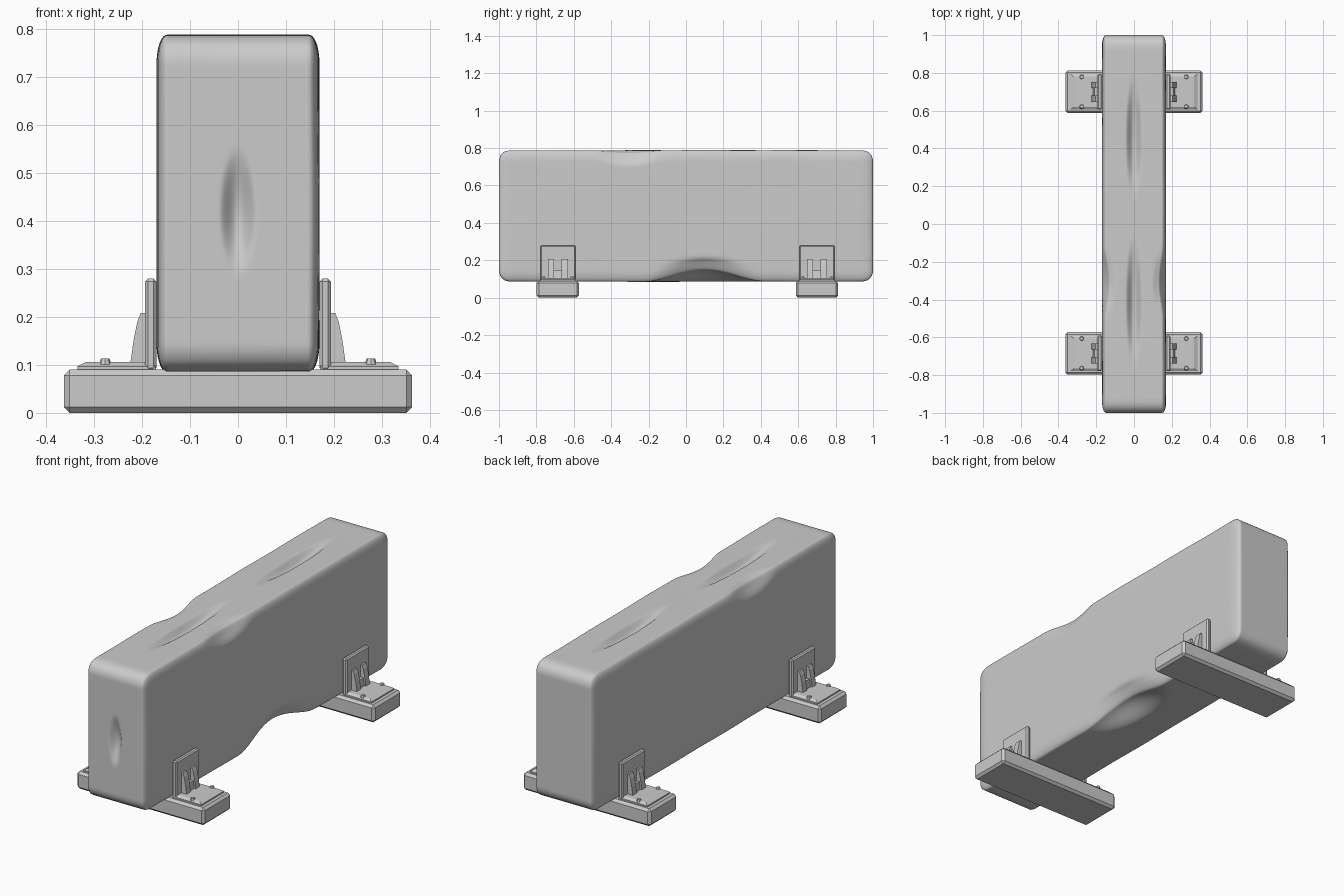
import bpy, bmesh, math
from mathutils import Vector

if "Cube" in bpy.data.objects:
    bpy.data.objects.remove(bpy.data.objects["Cube"])


def finish(bm, name, bevel=0.0, smooth=None):
    bmesh.ops.recalc_face_normals(bm, faces=bm.faces)
    me = bpy.data.meshes.new(name)
    bm.to_mesh(me)
    bm.free()
    ob = bpy.data.objects.new(name, me)
    bpy.context.collection.objects.link(ob)
    if bevel:
        m = ob.modifiers.new("bevel", 'BEVEL')
        m.width, m.segments = bevel, 1
    if smooth:
        bpy.ops.object.select_all(action='DESELECT')
        ob.select_set(True)
        bpy.context.view_layer.objects.active = ob
        bpy.ops.object.shade_smooth_by_angle(angle=math.radians(smooth))
    return ob


def box(name, lo, hi, bevel=0.0):
    bm = bmesh.new()
    bmesh.ops.create_cube(bm, size=1)
    for v in bm.verts:
        v.co = Vector([a + (b - a) * (c + 0.5) for a, b, c in zip(lo, hi, v.co)])
    return finish(bm, name, bevel)


def prism(name, profile, y0, y1, side):
    # x-z profile extruded along y
    bm = bmesh.new()
    f = bm.faces.new([bm.verts.new((side * x, y0, z)) for x, z in profile])
    r = bmesh.ops.extrude_face_region(bm, geom=[f])
    for v in r['geom']:
        if isinstance(v, bmesh.types.BMVert):
            v.co.y = y1
    return finish(bm, name)


def bump(*terms):
    # smooth falloff; terms are (offset, half size)
    d = sum((o / s) ** 2 for o, s in terms)
    return (1 - d) ** 2 if d < 1 else 0.0


# Weathered stone block: rounded box with carved hollows and chipped edges
HALF = Vector((0.17, 1.0, 0.352))
RAD = Vector((0.022, 0.055, 0.06))
ZC = 0.437
bm = bmesh.new()
bmesh.ops.create_cube(bm, size=2)
bmesh.ops.subdivide_edges(bm, edges=bm.edges[:], cuts=71, use_grid_fill=True)
for v in bm.verts:
    c = v.co.copy()
    p = Vector([c[i] * HALF[i] for i in range(3)])
    q = Vector([max(-(HALF[i] - RAD[i]), min(HALF[i] - RAD[i], p[i])) for i in range(3)])
    d = Vector([(p[i] - q[i]) / RAD[i] for i in range(3)])
    if d.length > 1e-6:
        k = max(abs(t) for t in d) / d.length
        p = Vector([q[i] + RAD[i] * d[i] * k for i in range(3)])
    x, y, z = p
    if c.z > 0.999:                       # two long hollows on top
        p.z -= 0.035 * bump((x, 0.045), (y - 0.46, 0.34))
        p.z -= 0.035 * bump((x, 0.045), (y + 0.41, 0.36))
    if c.y < -0.999:                      # hollow in the front end
        p.y += 0.03 * bump((x, 0.04), (z + ZC - 0.42, 0.14))
    s = 1 if x > 0 else -1
    chip = bump((y + 0.31, 0.2), (z - 0.352, 0.09), (abs(x) - 0.17, 0.08))
    p.x -= s * 0.022 * chip
    p.z -= 0.015 * chip
    if s > 0:                             # large scoop along the bottom edge
        scoop = bump((y - 0.1, 0.32), (z + 0.352, 0.15), (x - 0.17, 0.17))
        p.z += 0.065 * scoop
        p.x -= 0.025 * scoop
    # gentle surface waves
    wave = math.sin(9 * y + 4 * x) * math.sin(11 * z + 5 * y + 3 * x)
    p.x -= 0.001 * (1 + wave) * c.x
    p.z -= 0.001 * (1 + wave) * c.z
    v.co = p + Vector((0, 0, ZC))
finish(bm, "stone_block", smooth=50)

# Two cross beams, each with a mirrored pair of brackets
for place, yc in (("front", -0.685), ("back", 0.70)):
    box(place + "_beam", (-0.363, yc - 0.113, 0), (0.363, yc + 0.113, 0.09), 0.012)
    for hand, s in (("left", -1), ("right", 1)):
        tag = f"{place}_{hand}_"

        # foot plate with sloping rim
        bm = bmesh.new()
        rings = []
        for xo, w, z in ((0.335, 0.093, 0.088), (0.335, 0.093, 0.097), (0.318, 0.08, 0.106)):
            rings.append([bm.verts.new((s * a, yc + b, z)) for a, b in
                          ((0.172, -w), (xo, -w), (xo, w), (0.172, w))])
        for a, b in zip(rings, rings[1:]):
            for i in range(4):
                j = (i + 1) % 4
                bm.faces.new((a[i], a[j], b[j], b[i]))
        bm.faces.new(rings[0])
        bm.faces.new(rings[-1])
        finish(bm, tag + "foot_plate")

        # upright clamp plate
        a, b = sorted((s * 0.17, s * 0.194))
        box(tag + "upright_plate", (a, yc - 0.094, 0.088), (b, yc + 0.094, 0.28), 0.006)

        # pair of curved ribs joined by a low web
        rib = [(0.188, 0.1), (0.225, 0.1), (0.218, 0.15), (0.21, 0.19), (0.203, 0.208), (0.188, 0.208)]
        for i, e in enumerate((-1, 1)):
            y0, y1 = sorted((yc + e * 0.02, yc + e * 0.053))
            prism(f"{tag}rib_{i}", rib, y0, y1, s)
        web = [(0.188, 0.1), (0.217, 0.1), (0.21, 0.145), (0.188, 0.145)]
        prism(tag + "web", web, yc - 0.02, yc + 0.02, s)

        # bolt heads
        for i, e in enumerate((-1, 1)):
            bm = bmesh.new()
            bmesh.ops.create_cone(bm, cap_ends=True, segments=8, radius1=0.013,
                                  radius2=0.009, depth=0.012)
            bmesh.ops.translate(bm, verts=bm.verts, vec=(s * 0.277, yc + e * 0.078, 0.107))
            finish(bm, f"{tag}bolt_{i}")
